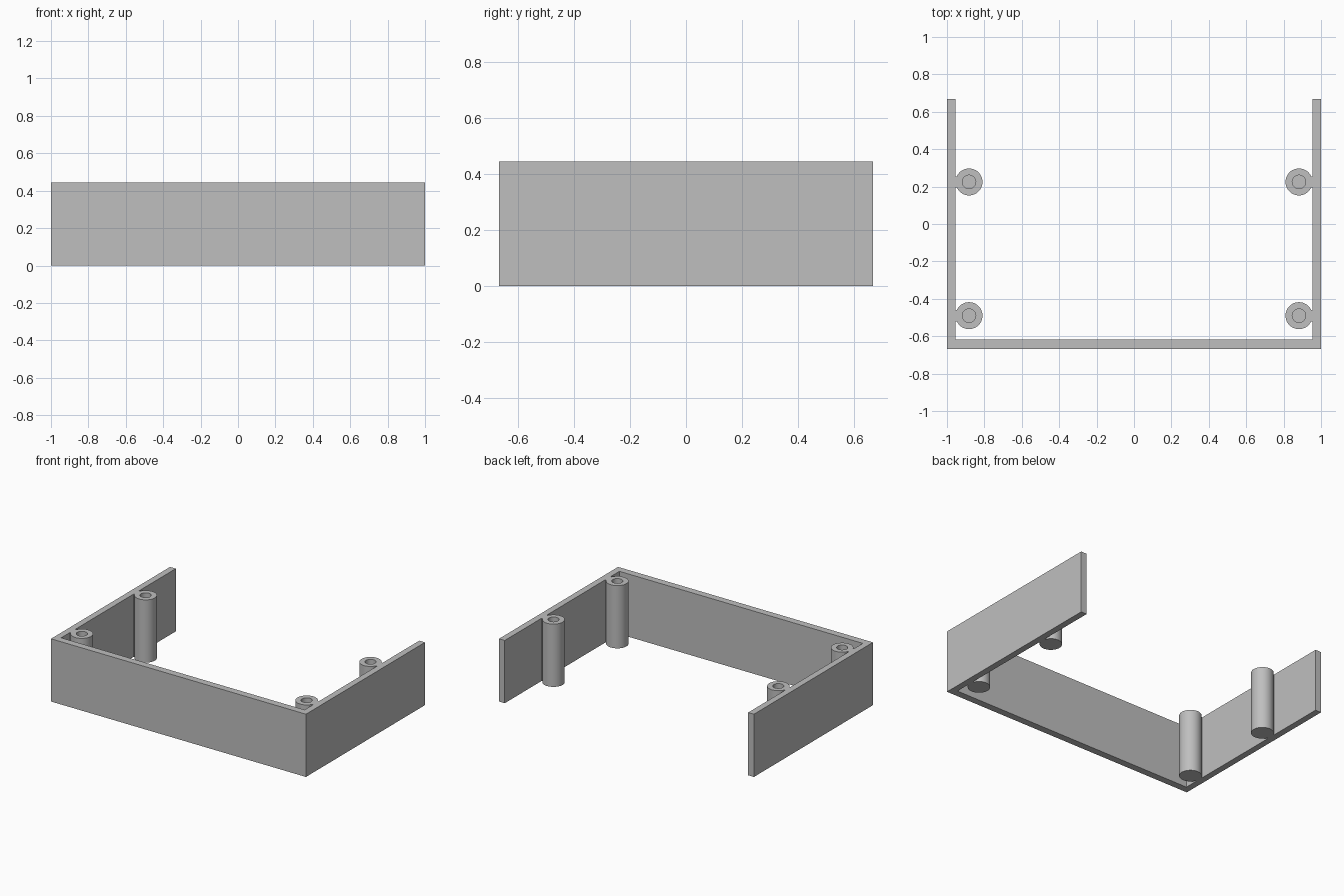
import bpy
import bmesh
import math

cube = bpy.data.objects.get("Cube")
if cube:
    bpy.data.objects.remove(cube, do_unlink=True)

HEIGHT = 0.445
HALF_X, HALF_Y = 1.0, 0.667
SIDE_WALL, FRONT_WALL = 0.045, 0.05
POST_X, POST_YS = 0.882, (-0.49, 0.225)
POST_R, HOLE_R, HOLE_FLOOR = 0.072, 0.036, 0.08
SEGMENTS = 48

grey = bpy.data.materials.new("light grey")
grey.use_nodes = True
grey.diffuse_color = (0.52, 0.52, 0.52, 1)
grey.node_tree.nodes["Principled BSDF"].inputs["Base Color"].default_value = grey.diffuse_color


def finish(name, bm):
    bmesh.ops.recalc_face_normals(bm, faces=bm.faces)
    mesh = bpy.data.meshes.new(name)
    bm.to_mesh(mesh)
    bm.free()
    mesh.materials.append(grey)
    obj = bpy.data.objects.new(name, mesh)
    bpy.context.collection.objects.link(obj)
    return obj


def extrude_outline(name, outline):
    bm = bmesh.new()
    base = bm.faces.new([bm.verts.new((x, y, 0)) for x, y in outline])
    moved = bmesh.ops.extrude_face_region(bm, geom=[base], use_keep_orig=True)
    top = [v for v in moved["geom"] if isinstance(v, bmesh.types.BMVert)]
    bmesh.ops.translate(bm, verts=top, vec=(0, 0, HEIGHT))
    return finish(name, bm)


def screw_post(name, x, y):
    # Solid base, outer wall, rim and blind screw hole, turned as rings
    bm = bmesh.new()
    rings = []
    for r, z in ((POST_R, 0), (POST_R, HEIGHT), (HOLE_R, HEIGHT), (HOLE_R, HOLE_FLOOR)):
        angles = [math.tau * i / SEGMENTS for i in range(SEGMENTS)]
        rings.append([bm.verts.new((r * math.cos(a), r * math.sin(a), z)) for a in angles])
    for a, b in zip(rings, rings[1:]):
        for i in range(SEGMENTS):
            j = (i + 1) % SEGMENTS
            bm.faces.new((a[i], a[j], b[j], b[i]))
    bm.faces.new(rings[0])
    bm.faces.new(rings[-1])
    obj = finish(name, bm)
    obj.location = (x, y, 0)
    bpy.ops.object.select_all(action="DESELECT")
    obj.select_set(True)
    bpy.context.view_layer.objects.active = obj
    bpy.ops.object.shade_smooth_by_angle(angle=math.radians(30))


# Three-sided wall, open at the back
inner_x, inner_y = HALF_X - SIDE_WALL, FRONT_WALL - HALF_Y
left_half = [(HALF_X, -HALF_Y), (HALF_X, HALF_Y), (inner_x, HALF_Y), (inner_x, inner_y)]
extrude_outline("wall_frame", left_half + [(-x, y) for x, y in reversed(left_half)])

# Four screw posts, each joined to its side wall by a narrow web
for side, s in (("left", 1), ("right", -1)):
    for place, y in zip(("front", "back"), POST_YS):
        screw_post(f"{place}_{side}_screw_post", s * POST_X, y)
        x0, x1 = s * inner_x, s * (POST_X + POST_R * 0.85)
        extrude_outline(f"{place}_{side}_post_web",
                        [(x0, y - 0.03), (x1, y - 0.03), (x1, y + 0.03), (x0, y + 0.03)])
